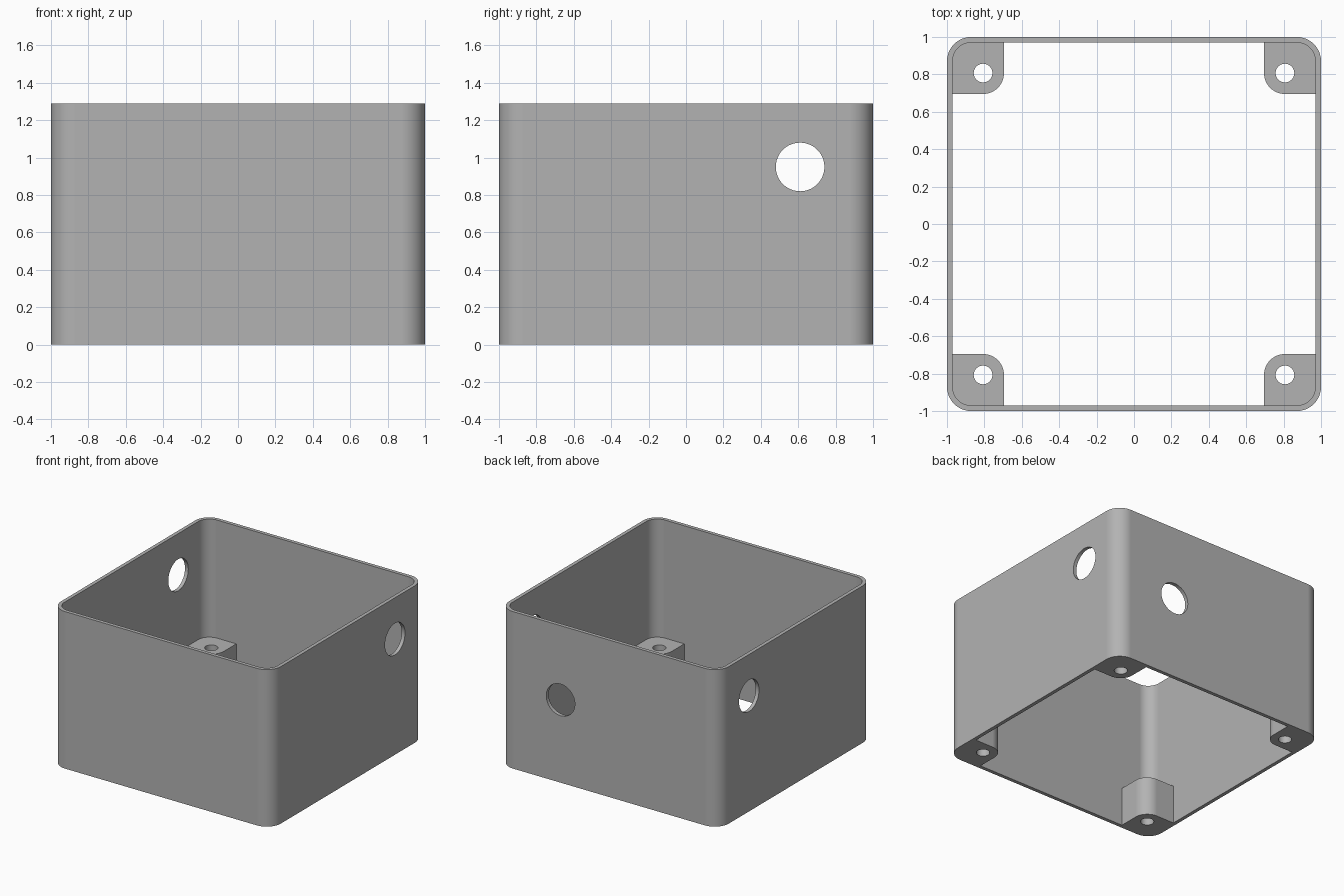
import bpy, bmesh
from math import cos, sin, pi, radians
from mathutils import Matrix

cube = bpy.data.objects.get("Cube")
if cube:
    bpy.data.objects.remove(cube, do_unlink=True)

HEIGHT, WALL = 1.29, 0.03
OUTER_R, INNER_R = 0.13, 0.10
BOSS_IN, BOSS_C, BOSS_R, BOSS_H = 0.695, 0.807, 0.112, 0.32
PORT_R = 0.13

grey = bpy.data.materials.new("plain grey")
grey.use_nodes = True
GREY = (0.45, 0.45, 0.45, 1)
grey.diffuse_color = GREY
grey.node_tree.nodes["Principled BSDF"].inputs["Base Color"].default_value = GREY


def add_object(name, bm):
    bmesh.ops.recalc_face_normals(bm, faces=bm.faces)
    mesh = bpy.data.meshes.new(name)
    bm.to_mesh(mesh)
    bm.free()
    mesh.materials.append(grey)
    obj = bpy.data.objects.new(name, mesh)
    bpy.context.collection.objects.link(obj)
    return obj


def arc(cx, cy, r, start, steps=16):
    return [(cx + r * cos(start + i * pi / 2 / steps),
             cy + r * sin(start + i * pi / 2 / steps)) for i in range(steps + 1)]


def rounded_square(half, r):
    c = half - r
    pts = []
    for i, (sx, sy) in enumerate([(1, 1), (-1, 1), (-1, -1), (1, -1)]):
        pts += arc(sx * c, sy * c, r, i * pi / 2)
    return pts


def prism(name, pts, z0, z1):
    bm = bmesh.new()
    face = bm.faces.new([bm.verts.new((x, y, z0)) for x, y in pts])
    top = bmesh.ops.extrude_face_region(bm, geom=[face])
    verts = [v for v in top["geom"] if isinstance(v, bmesh.types.BMVert)]
    bmesh.ops.translate(bm, vec=(0, 0, z1 - z0), verts=verts)
    return add_object(name, bm)


def cylinder(name, r, depth, centre, turn):
    bm = bmesh.new()
    bmesh.ops.create_cone(bm, cap_ends=True, segments=48, radius1=r, radius2=r,
                          depth=depth, matrix=Matrix.Translation(centre) @ turn)
    return add_object(name, bm)


def combine(target, tool, operation):
    tool.hide_render = True
    mod = target.modifiers.new(operation, 'BOOLEAN')
    mod.operation, mod.object, mod.solver = operation, tool, 'EXACT'
    bpy.context.view_layer.objects.active = target
    bpy.ops.object.modifier_apply(modifier=mod.name)
    bpy.data.objects.remove(tool, do_unlink=True)


# Square wall with rounded corners, open at the top and bottom
box = prism("open_box", rounded_square(1, OUTER_R), 0, HEIGHT)
combine(box, prism("cavity", rounded_square(1 - WALL, INNER_R), -0.1, HEIGHT + 0.1),
        'DIFFERENCE')

# Screw bosses in the four lower corners, set into the wall
edge = 1 - WALL / 2
corner = edge - INNER_R - WALL / 2
boss_outline = ([(edge, BOSS_IN)] + arc(corner, corner, edge - corner, 0)
                + [(BOSS_IN, edge)] + arc(BOSS_C, BOSS_C, BOSS_R, pi))
for sx in (1, -1):
    for sy in (1, -1):
        outline = [(sx * x, sy * y) for x, y in boss_outline]
        combine(box, prism("screw_boss", outline, 0, BOSS_H), 'UNION')
        combine(box, cylinder("screw_hole", 0.05, 1, (sx * BOSS_C, sy * BOSS_C, 0.2),
                              Matrix()), 'DIFFERENCE')

# Round ports: one straight through both sides, one in the back
combine(box, cylinder("side_ports", PORT_R, 3, (0, 0.61, 0.95),
                      Matrix.Rotation(pi / 2, 4, 'Y')), 'DIFFERENCE')
combine(box, cylinder("back_port", PORT_R, 0.4, (0.44, 1, 0.68),
                      Matrix.Rotation(pi / 2, 4, 'X')), 'DIFFERENCE')

# Smooth corners with crisp rims
bpy.ops.object.select_all(action='DESELECT')
box.select_set(True)
bpy.context.view_layer.objects.active = box
bpy.ops.object.shade_smooth_by_angle(angle=radians(30))
weighted = box.modifiers.new("flat walls", 'WEIGHTED_NORMAL')
weighted.keep_sharp = True
